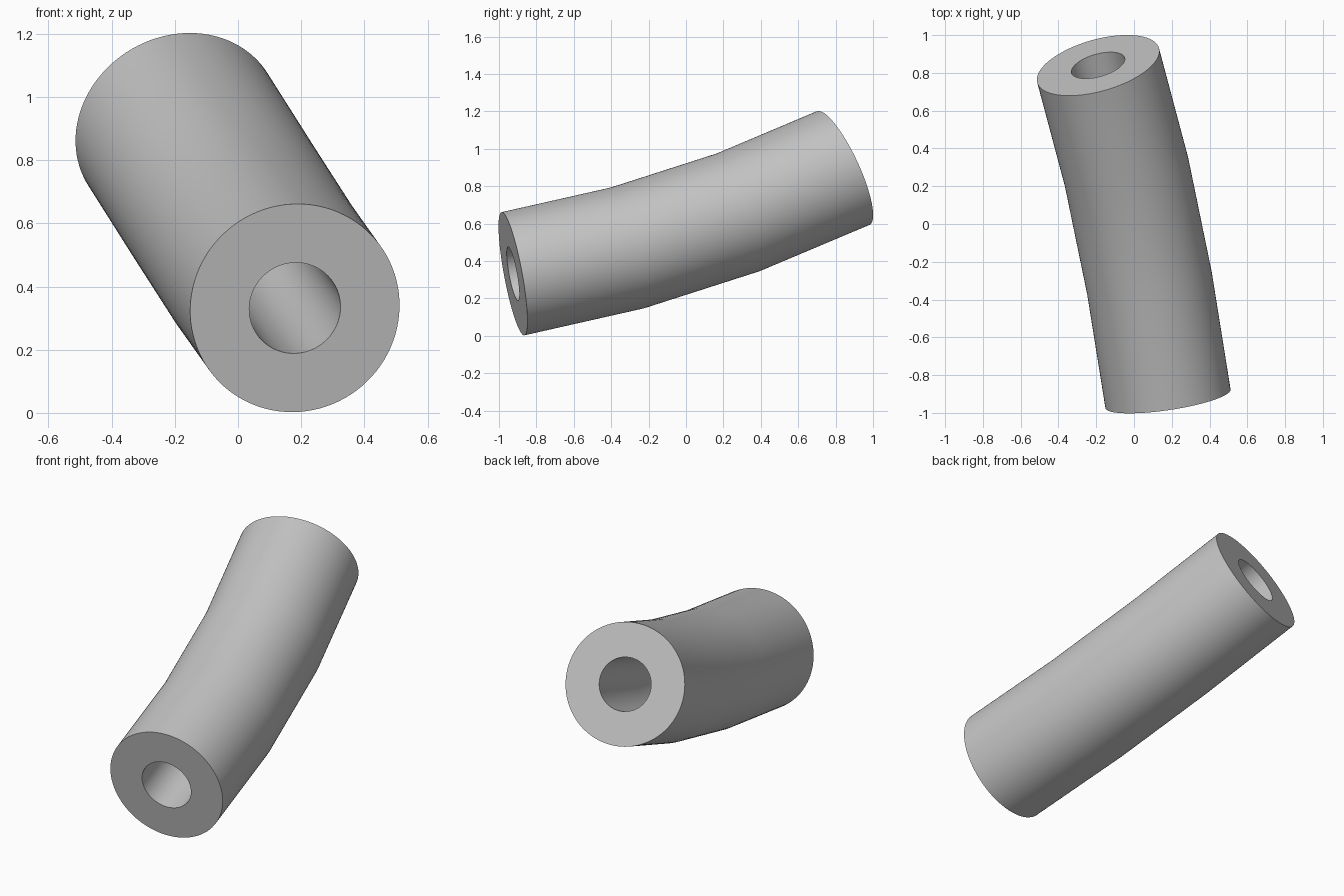
import bpy, bmesh
from math import tau, cos, sin
from mathutils import Vector

cube = bpy.data.objects.get("Cube")
if cube:
    bpy.data.objects.remove(cube)

SIDES = 96
OUTER, INNER = 0.335, 0.146

# Centre line: position and direction at each bend
STATIONS = [
    ((0.18, -0.925, 0.332), (-0.145, 0.973, 0.18)),
    ((0.082, -0.314, 0.47), (-0.176, 0.949, 0.257)),
    ((-0.04, 0.278, 0.66), (-0.217, 0.915, 0.339)),
    ((-0.19, 0.84, 0.897), (-0.25, 0.88, 0.41)),
]

grey = bpy.data.materials.new("plain grey")
grey.use_nodes = True
colour = (0.55, 0.55, 0.55, 1)
grey.diffuse_color = colour
grey.node_tree.nodes["Principled BSDF"].inputs["Base Color"].default_value = colour

bm = bmesh.new()


def ring(centre, direction, radius):
    """A circle of vertices square to the centre line."""
    n = Vector(direction).normalized()
    side = n.cross(Vector((0, 0, 1))).normalized()
    up = side.cross(n)
    return [bm.verts.new(Vector(centre) + radius * (side * cos(a) + up * sin(a)))
            for a in (tau * i / SIDES for i in range(SIDES))]


def bridge(a, b, smooth):
    for i in range(SIDES):
        j = (i + 1) % SIDES
        bm.faces.new((a[i], a[j], b[j], b[i])).smooth = smooth


# Outer wall, far end, bore and near end form one closed loop of rings
outer = [ring(c, d, OUTER) for c, d in STATIONS]
inner = [ring(c, d, INNER) for c, d in STATIONS]
loop = outer + inner[::-1]
for k, a in enumerate(loop):
    end_face = k in (len(outer) - 1, len(loop) - 1)
    bridge(a, loop[(k + 1) % len(loop)], not end_face)
bmesh.ops.recalc_face_normals(bm, faces=bm.faces)

mesh = bpy.data.meshes.new("bent_tube")
bm.to_mesh(mesh)
bm.free()
mesh.materials.append(grey)
tube = bpy.data.objects.new("bent_tube", mesh)
bpy.context.collection.objects.link(tube)

# Smooth walls with crisp rims
bpy.ops.object.select_all(action="DESELECT")
tube.select_set(True)
bpy.context.view_layer.objects.active = tube
bpy.ops.object.shade_smooth_by_angle(angle=0.7)
